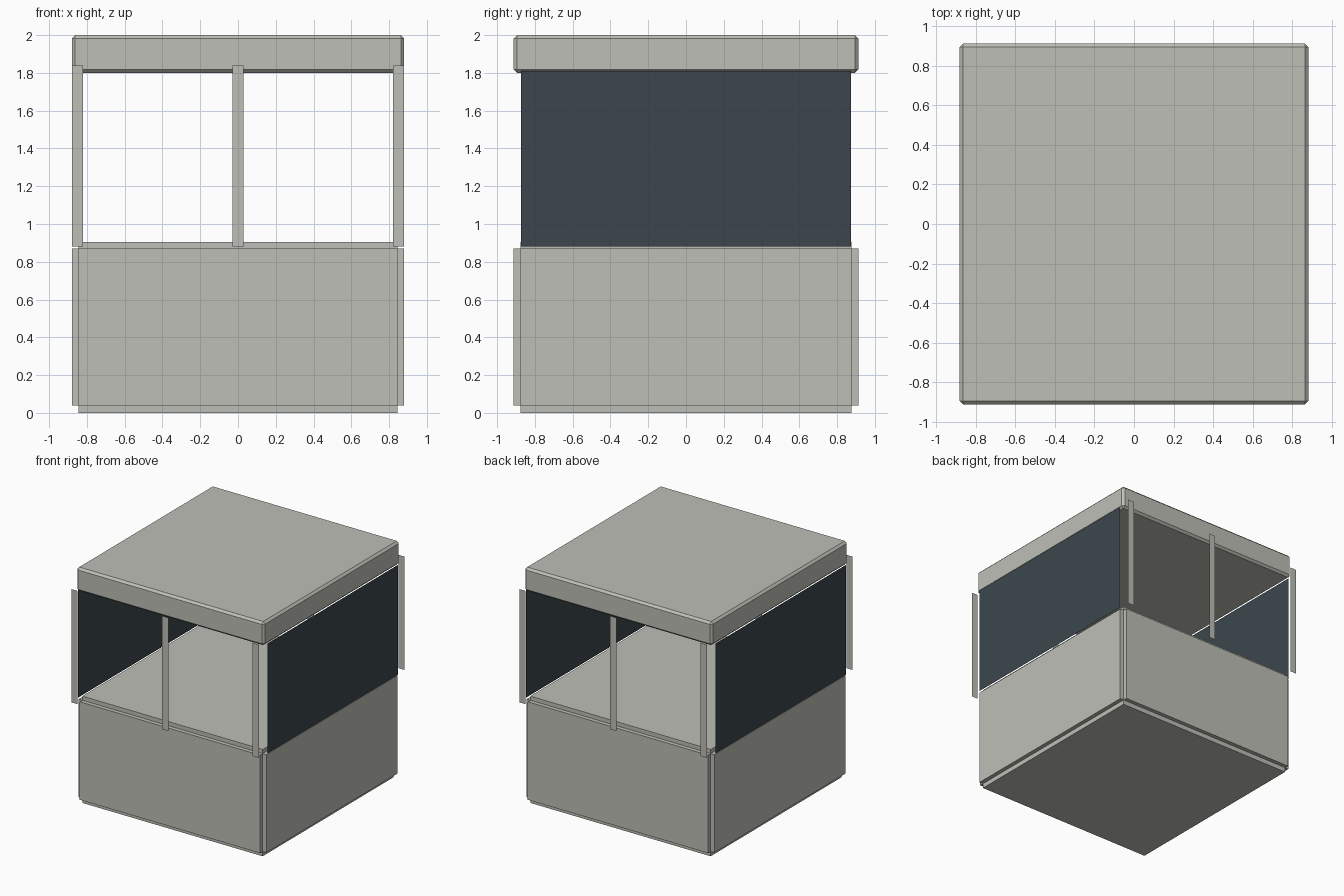
import bpy, bmesh

if "Cube" in bpy.data.objects:
    bpy.data.objects.remove(bpy.data.objects["Cube"])


def material(name, rgb):
    m = bpy.data.materials.new(name)
    m.diffuse_color = (*rgb, 1)
    m.use_nodes = True
    m.node_tree.nodes["Principled BSDF"].inputs["Base Color"].default_value = m.diffuse_color
    return m


PAINT = material("pale grey paint", (0.515, 0.521, 0.468))
GLASS = material("dark glass", (0.045, 0.062, 0.073))


def finish(name, bm, mat):
    mesh = bpy.data.meshes.new(name)
    bm.to_mesh(mesh)
    bm.free()
    mesh.materials.append(mat)
    ob = bpy.data.objects.new(name, mesh)
    bpy.context.collection.objects.link(ob)
    return ob


def box(name, lo, hi, mat, bevel=0):
    bm = bmesh.new()
    bmesh.ops.create_cube(bm, size=1)
    for v in bm.verts:
        v.co = [(a + b) / 2 + c * (b - a) for a, b, c in zip(lo, hi, v.co)]
    if bevel:
        bmesh.ops.bevel(bm, geom=bm.edges[:], offset=bevel, segments=1,
                        affect='EDGES')
    return finish(name, bm, mat)


def sheet(name, corners, mat):
    bm = bmesh.new()
    bm.faces.new([bm.verts.new(c) for c in corners])
    return finish(name, bm, mat)


# Lower body: core block with a raised panel on each side
CX, CY = 0.845, 0.877
box("body_core", (-CX, -CY, 0), (CX, CY, 0.905), PAINT)
for s, side in ((-1, "front"), (1, "back")):
    y0, y1 = sorted((s * CY, s * 0.912))
    box(side + "_panel", (-CX, y0, 0.04), (CX, y1, 0.87), PAINT)
for s, side in ((-1, "left"), (1, "right")):
    x0, x1 = sorted((s * CX, s * 0.88))
    box(side + "_panel", (x0, -CY, 0.04), (x1, CY, 0.87), PAINT)

# Roof slab with chamfered edges
box("roof", (-0.88, -0.912, 1.8), (0.88, 0.912, 2.0), PAINT, bevel=0.018)

# Dark side windows
for s, side in ((-1, "left"), (1, "right")):
    x = s * 0.886
    sheet(side + "_window", [(x, -s * 0.873, 0.88), (x, s * 0.873, 0.88),
                             (x, s * 0.873, 1.81), (x, -s * 0.873, 1.81)], GLASS)

# Flat window posts standing proud of the front and back
for s, side in ((-1, "front"), (1, "back")):
    for x, place in ((-0.85, "left"), (0, "middle"), (0.85, "right")):
        y, w = s * 0.975, 0.03 * s
        sheet(f"{side}_{place}_post", [(x + w, y, 0.88), (x - w, y, 0.88),
                                       (x - w, y, 1.84), (x + w, y, 1.84)], PAINT)
